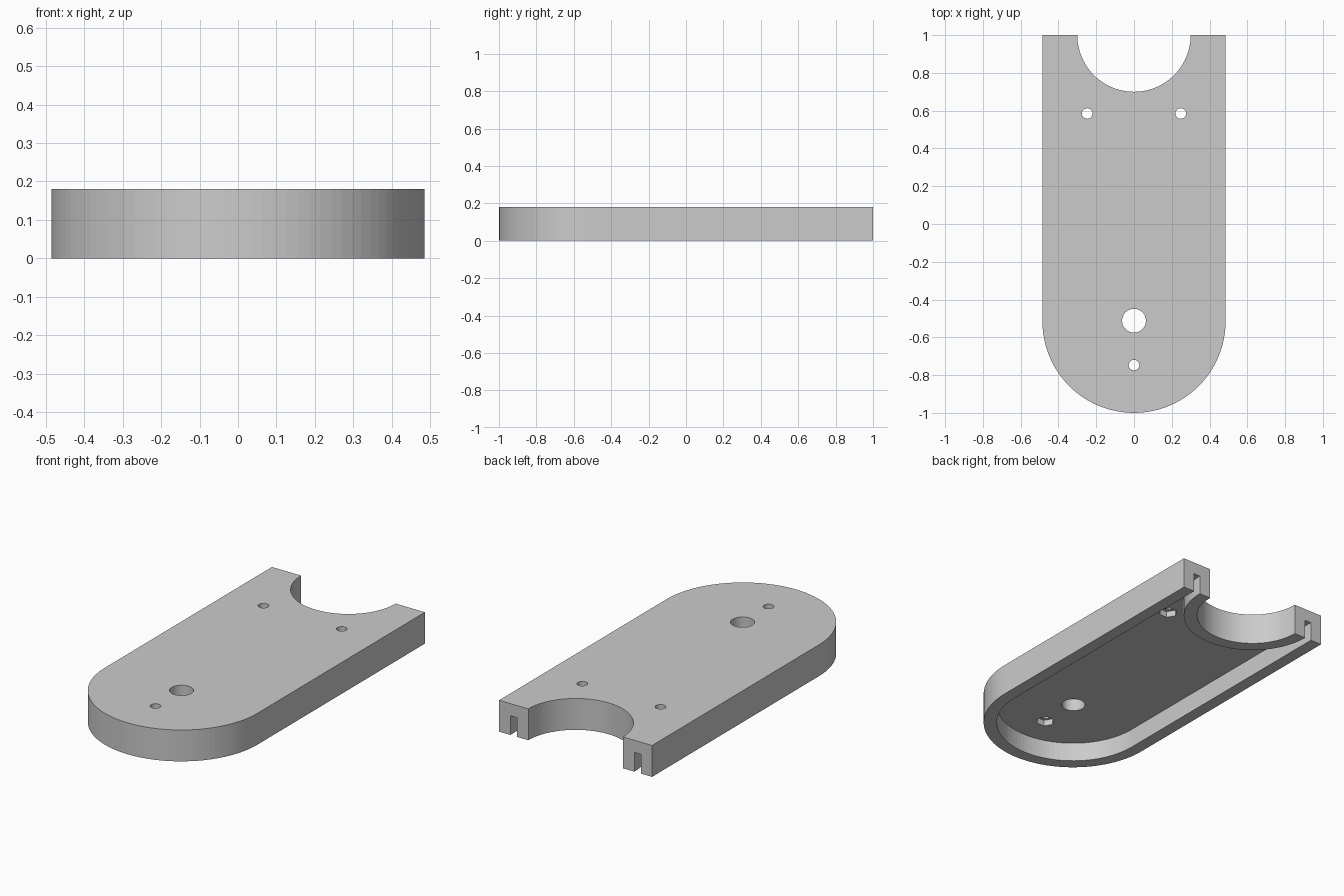
import bpy, bmesh
from math import pi, cos, sin

cube = bpy.data.objects.get("Cube")
if cube:
    bpy.data.objects.remove(cube, do_unlink=True)

HALF_W, HEIGHT, WALL = 0.485, 0.18, 0.071
CAVITY = 0.11                      # depth of the hollow underside
NOSE_Y = -1 + HALF_W               # centre of the rounded front

grey = bpy.data.materials.new("plain_grey")
grey.use_nodes = True
color = (0.6, 0.6, 0.6, 1)
grey.diffuse_color = color
grey.node_tree.nodes["Principled BSDF"].inputs["Base Color"].default_value = color


def prism(name, outline, z0, z1):
    """Extrude a flat outline from z0 to z1."""
    bm = bmesh.new()
    face = bm.faces.new([bm.verts.new((x, y, z0)) for x, y in outline])
    ext = bmesh.ops.extrude_face_region(bm, geom=[face])["geom"]
    tops = [v for v in ext if isinstance(v, bmesh.types.BMVert)]
    bmesh.ops.translate(bm, verts=tops, vec=(0, 0, z1 - z0))
    bmesh.ops.recalc_face_normals(bm, faces=bm.faces)
    mesh = bpy.data.meshes.new(name)
    bm.to_mesh(mesh)
    bm.free()
    mesh.materials.append(grey)
    obj = bpy.data.objects.new(name, mesh)
    bpy.context.collection.objects.link(obj)
    return obj


def circle(x, y, r, n):
    return [(x + r * cos(2 * pi * i / n), y + r * sin(2 * pi * i / n)) for i in range(n)]


def tongue(r, back):
    """Straight sides with a semicircular front end."""
    n = 48
    arc = [(r * cos(pi + pi * i / n), NOSE_Y + r * sin(pi + pi * i / n)) for i in range(n + 1)]
    return arc + [(r, back), (-r, back)]


def cut(target, cutter):
    """Subtract the cutter, then discard it."""
    cutter.hide_render = True
    mod = target.modifiers.new("cut", "BOOLEAN")
    mod.operation, mod.solver, mod.object = "DIFFERENCE", "EXACT", cutter
    bpy.context.view_layer.objects.active = target
    bpy.ops.object.modifier_apply(modifier=mod.name)
    bpy.data.objects.remove(cutter, do_unlink=True)


# Solid body
cover = prism("cover_plate", tongue(HALF_W, 1), 0, HEIGHT)

# Hollow underside, leaving a collar around the rear notch
hollow = prism("hollow", tongue(HALF_W - WALL, 1.1), -0.1, CAVITY)
cut(hollow, prism("collar", circle(0, 1, 0.373, 96), -0.2, 0.3))
cut(cover, hollow)

# Rear notch and large front hole
cut(cover, prism("notch", circle(0, 1, 0.3, 96), -0.1, 0.3))
cut(cover, prism("large_hole", circle(0, NOSE_Y + 0.003, 0.063, 48), -0.1, 0.3))

# Screw holes with hexagonal nut pockets underneath
for x, y in ((0, -0.747), (-0.248, 0.585), (0.248, 0.585)):
    cut(cover, prism("screw_hole", circle(x, y, 0.028, 32), -0.1, 0.3))
    cut(cover, prism("nut_pocket", circle(x, y, 0.05, 6), 0.05, CAVITY + 0.035))
